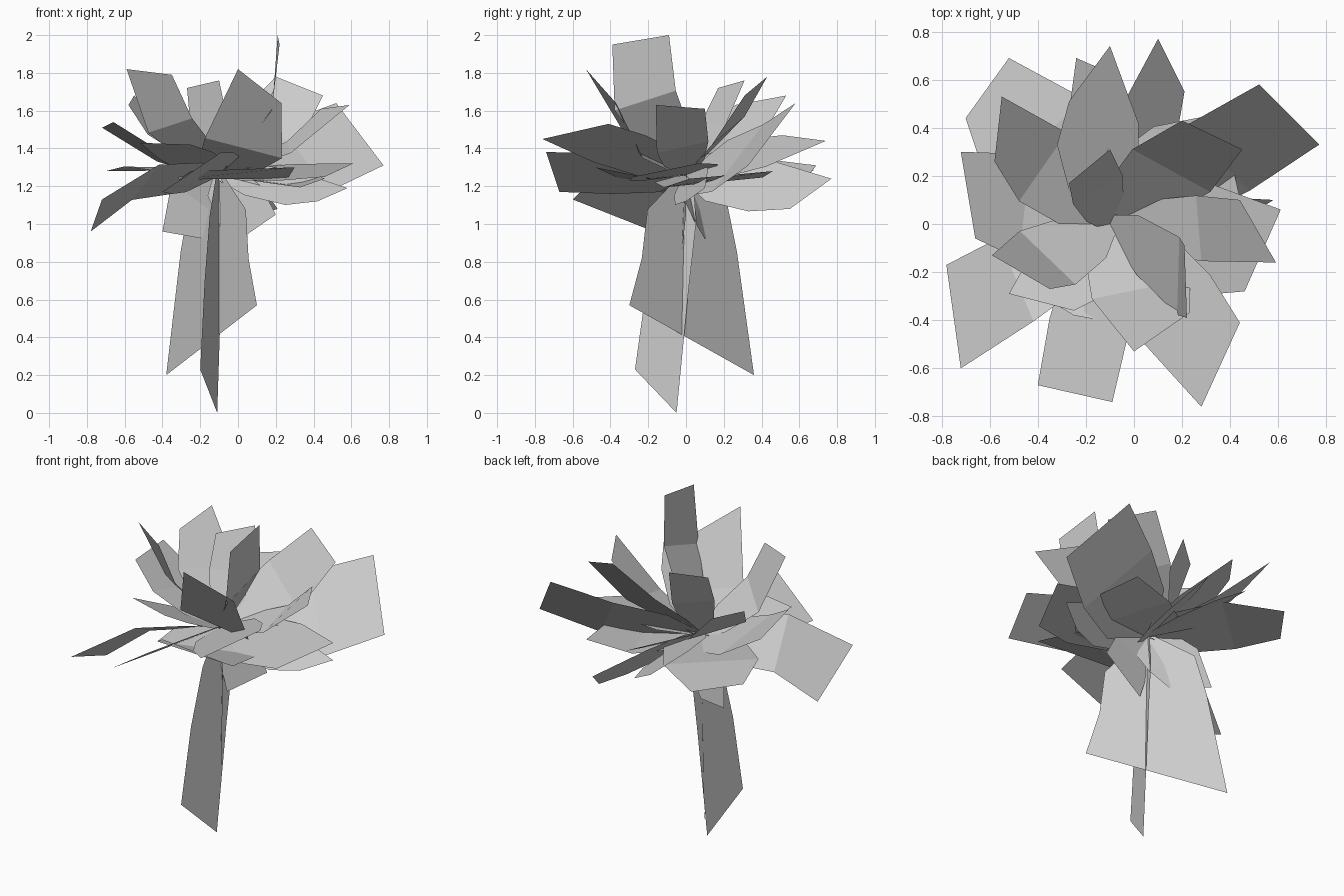
import bpy, bmesh
from mathutils import Vector

HEART = Vector((-0.1, 0.0, 1.26))   # point where all petals meet


def petal(name, full, ax, ay, az, bx, by, bz, width, lift, along=0.6):
    """Folded blade from the heart to tip edge a-b; width and lift shape its middle."""
    a, b = Vector((ax, ay, az)), Vector((bx, by, bz))
    axis = (a + b) / 2 - HEART
    side = b - a
    side = (side - axis * (side.dot(axis) / axis.length_squared)).normalized()
    mid = HEART + axis * along + Vector((0, 0, lift))
    inner = HEART.lerp(mid, 0.4)
    rows = [(HEART - side * 0.04, HEART + side * 0.04),
            (inner - side * width * full, inner + side * width * full),
            (mid - side * width * 0.5, mid + side * width * 0.5),
            (a, b)]
    bm = bmesh.new()
    vs = [[bm.verts.new(p) for p in r] for r in rows]
    for r, s in zip(vs, vs[1:]):
        bm.faces.new((r[0], r[1], s[1], s[0]))
    # upper side faces up
    bm.normal_update()
    if sum(f.normal.z * f.calc_area() for f in bm.faces) < 0:
        bmesh.ops.reverse_faces(bm, faces=bm.faces[:])
    mesh = bpy.data.meshes.new(name)
    bm.to_mesh(mesh)
    bm.free()
    bpy.context.collection.objects.link(bpy.data.objects.new(name, mesh))


# each row: tip corner a, tip corner b, middle width, middle lift, middle position
upper = [
    (0.21, -0.09, 2.0, 0.22, -0.39, 1.95, 0.34, -0.25, 0.9),
    (0.0, -0.53, 1.82, 0.23, -0.37, 1.64, 0.43, -0.14),
    (0.45, 0.31, 1.68, 0.20, 0.43, 1.78, 0.40, -0.05),
    (-0.10, 0.31, 1.76, -0.27, 0.17, 1.72, 0.24, -0.02),
    (-0.55, 0.53, 1.68, -0.58, 0.26, 1.63, 0.35, -0.05),
    (-0.59, -0.13, 1.82, -0.35, -0.27, 1.79, 0.33, -0.12, 0.7),
    (0.59, -0.16, 1.63, 0.44, 0.10, 1.61, 0.28, -0.07),
]
middle = [
    (0.52, 0.58, 1.64, 0.77, 0.33, 1.31, 0.52, -0.04),
    (0.28, -0.76, 1.45, 0.44, -0.41, 1.53, 0.42, 0.0),
    (-0.72, 0.30, 1.51, -0.66, -0.06, 1.54, 0.45, -0.04),
    (-0.10, 0.74, 1.44, -0.27, 0.51, 1.47, 0.38, 0.0),
    (-0.52, -0.29, 1.43, -0.25, -0.36, 1.42, 0.35, 0.0),
    (0.61, 0.06, 1.32, 0.46, -0.28, 1.25, 0.48, 0.0),
]
lower = [
    (-0.40, -0.67, 1.17, -0.09, -0.74, 1.38, 0.40, 0.0),
    (-0.78, -0.17, 0.96, -0.72, -0.60, 1.13, 0.42, 0.09),
    (-0.70, 0.44, 1.28, -0.52, 0.69, 1.28, 0.54, 0.03),
    (0.10, 0.77, 1.24, 0.21, 0.55, 1.08, 0.38, 0.0),
    (-0.24, 0.69, 1.31, -0.08, 0.62, 1.22, 0.34, 0.0),
    (-0.40, 0.20, 0.96, -0.17, 0.10, 0.92, 0.36, 0.05),
    (0.42, 0.0, 1.12, 0.58, 0.10, 1.19, 0.26, 0.0),
    (0.46, 0.02, 1.24, 0.36, 0.46, 1.28, 0.58, -0.04),
    (-0.25, -0.38, 1.28, 0.30, -0.48, 1.30, 0.60, -0.04),
]
# two long leaves standing in for the stem, and a short one between them
stem = [
    (-0.11, -0.05, 0.0, -0.20, -0.27, 0.23, 0.24, 0.10),
    (-0.38, 0.36, 0.20, 0.10, -0.30, 0.57, 0.62, 0.10),
    (-0.06, -0.02, 0.87, 0.20, 0.0, 1.05, 0.28, 0.05),
]

for group, full, rows in (("upper_petal", 0.38, upper), ("middle_petal", 0.42, middle),
                          ("lower_petal", 0.43, lower), ("stem_leaf", 0.42, stem)):
    for i, row in enumerate(rows):
        petal(f"{group}_{i + 1}", full, *row)
